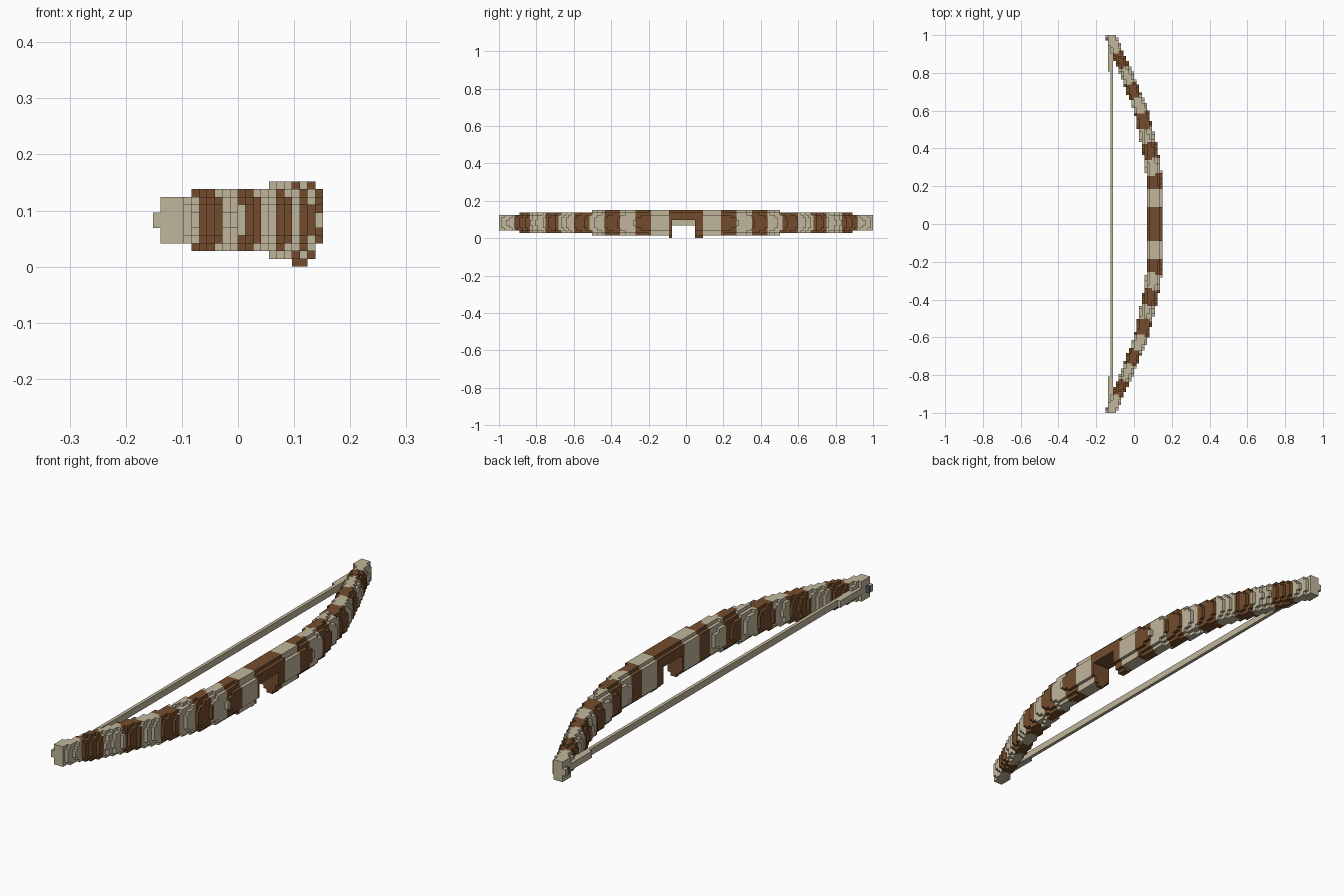
import bpy
import bmesh
from mathutils import Vector

cube = bpy.data.objects.get("Cube")
if cube:
    bpy.data.objects.remove(cube)

# Block grid: 22 wide, 145 long, 11 high
NX, NY, NZ = 22, 145, 11
V = 2 / NY


def material(name, rgb):
    m = bpy.data.materials.new(name)
    m.use_nodes = True
    m.diffuse_color = (*rgb, 1)
    m.node_tree.nodes["Principled BSDF"].inputs["Base Color"].default_value = (*rgb, 1)
    return m


BONE, BROWN, STEEL = 0, 1, 2
MATS = [material("bone", (0.53, 0.47, 0.33)),
        material("brown_leather", (0.17, 0.073, 0.026)),
        material("grey_steel", (0.098, 0.107, 0.133))]


def interp(points, t):
    for (a, va), (b, vb) in zip(points, points[1:]):
        if t <= b:
            return va + (vb - va) * max(0, t - a) / (b - a)
    return points[-1][1]


def box(xs, ys, zs, mat):
    return {(i, j, k): mat for i in xs for j in ys for k in zs}


# Turn a set of blocks into a mesh of its exposed faces
SIDES = [Vector(s) for s in ((1, 0, 0), (-1, 0, 0), (0, 1, 0),
                             (0, -1, 0), (0, 0, 1), (0, 0, -1))]


def build(name, blocks):
    bm = bmesh.new()
    verts = {}

    def vert(p):
        key = tuple(round(c) for c in p)
        if key not in verts:
            x, y, z = key
            verts[key] = bm.verts.new(((x - NX / 2) * V, (y - NY / 2) * V, z * V))
        return verts[key]

    for cell, mat in blocks.items():
        for n in SIDES:
            if tuple(int(c + d) for c, d in zip(cell, n)) in blocks:
                continue
            u = Vector((n.y, n.z, n.x))
            w = n.cross(u)
            mid = Vector(cell) + Vector((0.5, 0.5, 0.5)) + n / 2
            corners = [mid + (u * a + w * b) / 2
                       for a, b in ((-1, -1), (1, -1), (1, 1), (-1, 1))]
            face = bm.faces.new([vert(p) for p in corners])
            face.material_index = mat
    mesh = bpy.data.meshes.new(name)
    bm.to_mesh(mesh)
    bm.free()
    for m in MATS:
        mesh.materials.append(m)
    obj = bpy.data.objects.new(name, mesh)
    bpy.context.collection.objects.link(obj)


# Limb shape along its length: centre line, half width, half height in blocks
CENTRE = [(0, .11), (.2, .109), (.3, .101), (.4, .084), (.6, .039),
          (.8, -.042), (.9, -.085), (1, -.122)]
WIDTH = [(0, .042), (.4, .042), (.6, .039), (.8, .036), (1, .026)]
HEIGHT = [(0, 5.1), (.4, 4.8), (.5, 4.5), (.8, 3.8), (.9, 3.5), (1, 3.1)]
BANDS = [(0, .096), (.19, .262), (.345, .43), (.505, .59), (.67, .745), (.83, .91)]


def limb(side, start):
    blocks = {}
    for j in range(NY):
        y = (j + .5 - NY / 2) * V * side
        if y < start:
            continue
        c, w, h = (interp(p, y) for p in (CENTRE, WIDTH, HEIGHT))
        slope = (interp(CENTRE, y + .05) - interp(CENTRE, y - .05)) / .1
        for i in range(NX):
            dx = (i + .5 - NX / 2) * V - c
            # bands run square to the curve of the limb
            s = y + slope * dx
            mat = BROWN if any(a <= s < b for a, b in BANDS) else BONE
            for k in range(1, NZ):
                if abs(dx / w) ** 2.5 + abs((k + .5 - 6) / h) ** 2.5 < 1:
                    blocks[i, j, k] = mat
        # small foot beside the grip cutout
        if y < .095:
            blocks.update(box((18, 19), (j,), (0, 1), BROWN))
    # raised studs near the outer end
    for y in (.77, .8):
        i = int(interp(CENTRE, y) / V + NX / 2)
        j = int(side * y / V + NY / 2)
        blocks.update(box((i,), (j,), (8, 9), BONE))
    return blocks


build("left_limb", limb(1, .055))
build("right_limb", limb(-1, .076))

# Grip bridging the two limbs above the cutout
grip = box(range(16, 22), range(66, 79), (7, 8, 9), BROWN)
grip.update(box(range(17, 21), range(66, 79), (10,), BROWN))
build("grip", grip)

# Bowstring with a thicker wrap at both ends
string = box((2,), range(3, NY - 3), (5, 6), BONE)
for ends in (range(2, 14), range(NY - 14, NY - 2)):
    string.update(box((1,), ends, (5, 6), BONE))
build("bowstring", string)

# Metal tips with a bone collar
for name, core, collar in (("front", range(0, 2), range(1, 4)),
                           ("back", range(NY - 2, NY), range(NY - 4, NY - 1))):
    cap = box(range(1, 4), collar, range(3, 9), BONE)
    cap.update(box(range(0, 4), core, (5, 6), STEEL))
    build(name + "_tip", cap)
